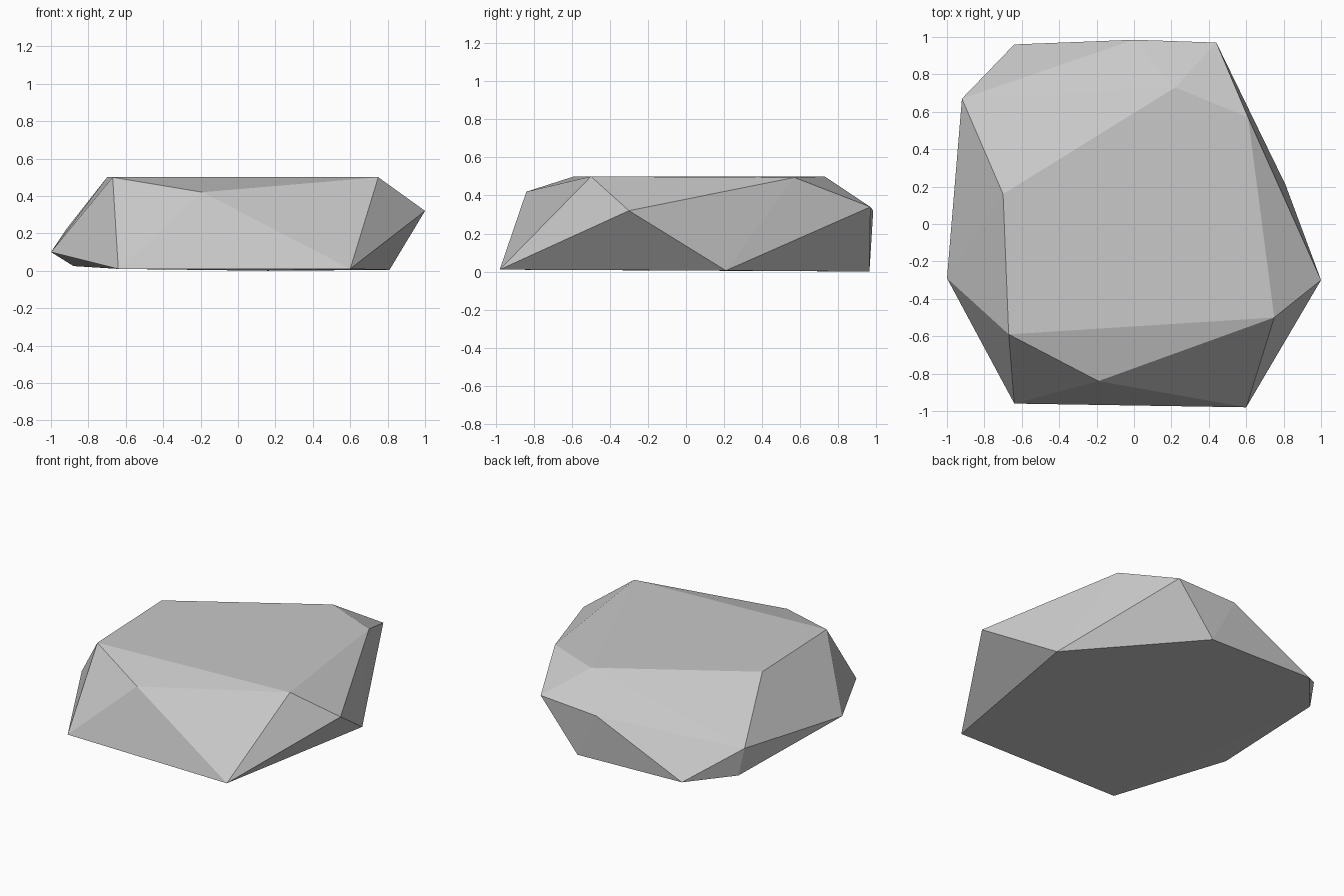
import bpy
import bmesh

cube = bpy.data.objects.get("Cube")
if cube:
    bpy.data.objects.remove(cube, do_unlink=True)

# Stone grey
grey = bpy.data.materials.new("stone_grey")
grey.use_nodes = True
colour = (0.58, 0.58, 0.58, 1)
grey.diffuse_color = colour
shader = next(n for n in grey.node_tree.nodes if n.type == 'BSDF_PRINCIPLED')
shader.inputs["Base Color"].default_value = colour

# Corners of the rock: flat crown, widest band, and base
crown = [(-.70, .16, .5), (-.67, -.59, .5), (.75, -.50, .5),
         (.61, .57, .495), (.22, .73, .5)]
band = [(-.19, -.84, .42), (1, -.30, .32), (.44, .97, .34),
        (0, .985, .32), (-.92, .67, .22), (-1, -.29, .1)]
base = [(.6, -.98, .01), (-.64, -.96, .01), (.81, .21, .005),
        (.16, .965, 0), (-.64, .96, .02), (-.88, .68, .025)]

# Chiselled rock: convex skin around the corners, flat faces
bm = bmesh.new()
for corner in crown + band + base:
    bm.verts.new(corner)
bmesh.ops.convex_hull(bm, input=bm.verts[:])
bmesh.ops.recalc_face_normals(bm, faces=bm.faces[:])
mesh = bpy.data.meshes.new("rock")
bm.to_mesh(mesh)
bm.free()
mesh.materials.append(grey)
rock = bpy.data.objects.new("rock", mesh)
bpy.context.collection.objects.link(rock)
